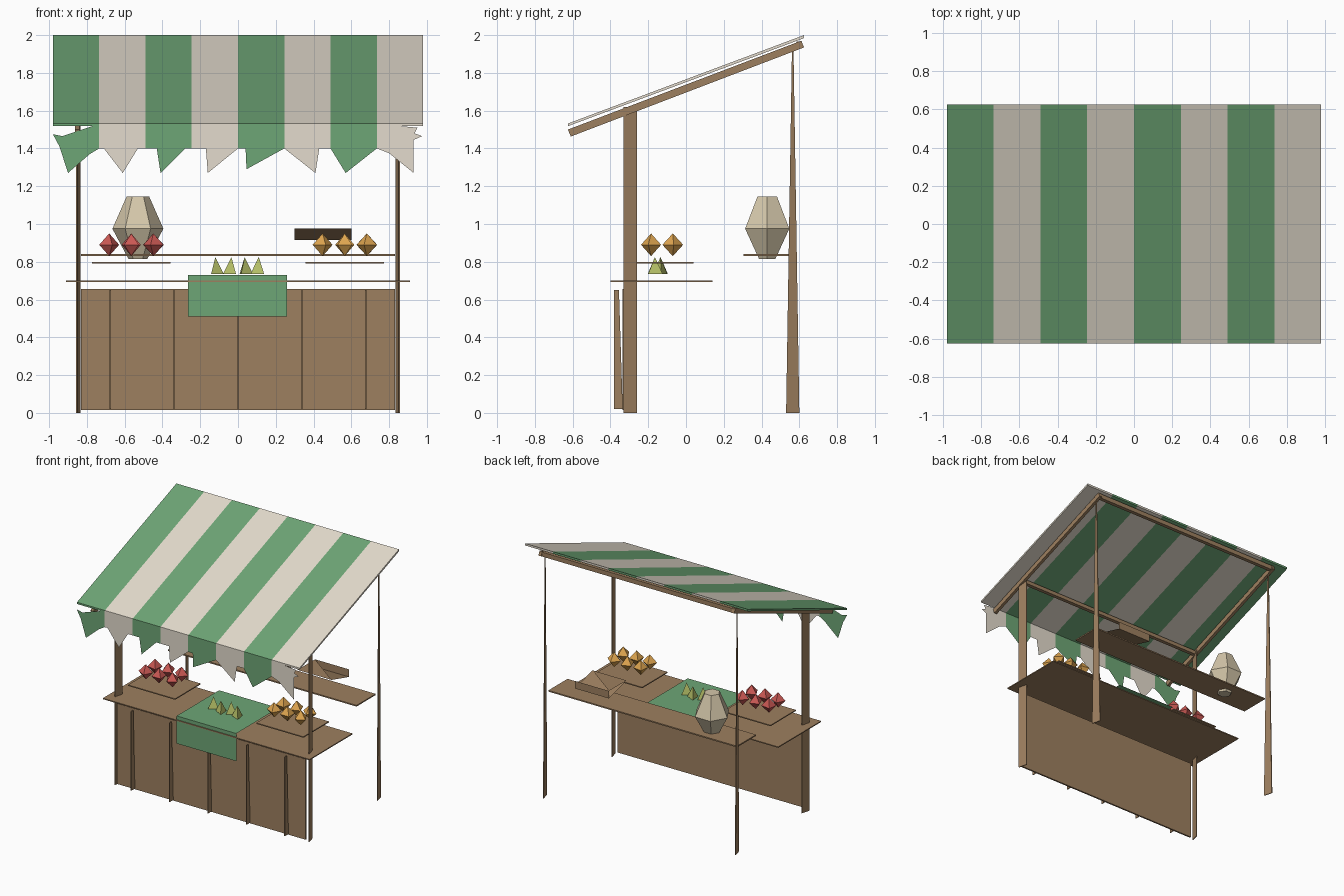
import bpy, math
from mathutils import Vector

if "Cube" in bpy.data.objects:
    bpy.data.objects.remove(bpy.data.objects["Cube"])


def mat(name, r, g, b):
    m = bpy.data.materials.new(name)
    m.diffuse_color = (r, g, b, 1)
    m.use_nodes = True
    m.node_tree.nodes["Principled BSDF"].inputs["Base Color"].default_value = m.diffuse_color
    return m


WOOD = mat("wood", .34, .215, .115)
GREEN = mat("green_cloth", .155, .38, .18)
CREAM = mat("cream_cloth", .77, .71, .61)
SACK = mat("sackcloth", .66, .57, .40)
RED = mat("red_fruit", .60, .10, .09)
ORANGE = mat("orange_fruit", .74, .38, .08)
LIME = mat("lime_fruit", .48, .54, .14)


def mesh(name, verts, faces, *mats):
    me = bpy.data.meshes.new(name)
    me.from_pydata(verts, [], faces)
    for m in mats:
        me.materials.append(m)
    ob = bpy.data.objects.new(name, me)
    bpy.context.collection.objects.link(ob)
    return ob


BOX = [(0, 1, 3, 2), (4, 6, 7, 5), (0, 4, 5, 1), (2, 3, 7, 6), (0, 2, 6, 4), (1, 5, 7, 3)]


def box(name, x, y, z, m=WOOD):
    return mesh(name, [(a, b, c) for a in x for b in y for c in z], BOX, m)


def prism(name, bottom, top, m):
    """Two matching rings joined into a closed solid."""
    n = len(bottom)
    faces = [(i, (i + 1) % n, n + (i + 1) % n, n + i) for i in range(n)]
    return mesh(name, bottom + top, faces + [tuple(range(n))[::-1], tuple(range(n, 2 * n))], m)


def gem(name, x, y, z, r, sides, depth, turn, m, cone=False):
    """Low-poly fruit: a double pyramid, or a single one for a cone."""
    ring = [(x + r * math.cos(turn + math.tau * i / sides), y + r * math.sin(turn + math.tau * i / sides),
             z) for i in range(sides)]
    verts = ring + [(x, y, z + depth), (x, y, z - depth)]
    faces = [(i, (i + 1) % sides, sides) for i in range(sides)]
    if cone:
        return mesh(name, verts[:-1], faces + [tuple(range(sides))[::-1]], m)
    faces += [((i + 1) % sides, i, sides + 1) for i in range(sides)]
    return mesh(name, verts, faces, m)


# striped sloping canopy
W = .245
section = [(-.625, 1.532), (.625, 2.0), (.625, 1.984), (-.625, 1.518)]
verts = [((i - 4) * W, y, z) for i in range(9) for y, z in section]
faces = [(4 * i + j, 4 * i + 4 + j, 4 * i + 4 + (j + 1) % 4, 4 * i + (j + 1) % 4)
         for i in range(8) for j in range(4)]
canopy = mesh("canopy", verts, faces + [(0, 1, 2, 3), (35, 34, 33, 32)], GREEN, CREAM)
for p in canopy.data.polygons:
    p.material_index = (p.index // 4) % 2 if p.index < 32 else p.index - 32

# hanging valance with pointed flags: left, tip x, tip z, right
flags = [(-.71, -.61, 1.27, -.53), (-.43, -.41, 1.27, -.28), (-.17, -.16, 1.27, 0),
         (.04, .045, 1.29, .245), (.245, .41, 1.27, .43), (.49, .57, 1.27, .735)]
for i, (a, t, tz, b) in enumerate(flags):
    x0, x1 = (i - 3) * W, (i - 2) * W
    pts = [(x0, 1.53), (x0, 1.4), (a, 1.4), (b, 1.4), (x1, 1.4), (x1, 1.53), (t, tz)]
    mesh("valance_flag", [(x, -.627, z) for x, z in pts], [(0, 1, 2, 3, 4, 5), (2, 6, 3)],
         CREAM if i % 2 == 0 else GREEN)
ends = [(-.735, 1.53), (-.93, 1.465), (-.98, 1.475), (-.945, 1.41), (-.90, 1.27), (-.785, 1.37), (-.735, 1.4)]
mesh("valance_end_left", [(x, -.627, z) for x, z in ends], [tuple(range(7))], GREEN)
ends = [(.735, 1.53), (.735, 1.4), (.80, 1.375), (.93, 1.27), (.93, 1.445), (.975, 1.465), (.935, 1.48), (.95, 1.51)]
mesh("valance_end_right", [(x, -.627, z) for x, z in ends], [tuple(range(8))], CREAM)


# posts are thin diagonal slats
def post(name, x, y, top, taper, d):
    def ring(z, s):
        return [(x - d * s - .003, y + .035 * s, z), (x - d * s + .003, y + .035 * s, z),
                (x + d * s + .003, y - .035 * s, z), (x + d * s - .003, y - .035 * s, z)]
    prism(name, ring(0, 1), ring(top, taper), WOOD)


for s in (-1, 1):
    post("front_post", s * .845, -.295, 1.62, 1, .009 * s)
    post("back_post", s * .845, .565, 1.92, .12, .009)
    # sloping rafters
    x0, x1 = s * .85 - .012, s * .85 + .012
    prism("rafter", [(x0, -.625, 1.50), (x0, .61, 1.97), (x0, .625, 1.935), (x0, -.61, 1.463)],
          [(x1, -.625, 1.50), (x1, .61, 1.97), (x1, .625, 1.935), (x1, -.61, 1.463)], WOOD)
box("back_beam", (-.85, .85), (.585, .615), (1.93, 1.965))
box("front_beam", (-.85, .85), (-.31, -.28), (1.59, 1.62))

# counter, front panel and its upright battens
box("counter_top", (-.91, .91), (-.40, .14), (.693, .701))
box("front_panel", (-.83, .83), (-.335, -.322), (.015, .655))
for i in range(5):
    x = (i - 2) * .338
    prism("batten", [(x - .003, -.38, .02), (x + .003, -.38, .02), (x + .003, -.335, .02), (x - .003, -.335, .02)],
          [(x - .003, -.38, .65), (x + .003, -.38, .65), (x + .003, -.355, .65), (x - .003, -.355, .65)], WOOD)

# cloth draped over the counter
mesh("counter_cloth", [(x, y, z) for x in (-.265, .26) for y, z in ((.14, .73), (-.393, .73), (-.393, .51))],
     [(0, 1, 4, 3), (1, 2, 5, 4)], GREEN)

# trays with fruit
for s, m in ((-1, RED), (1, ORANGE)):
    c = s * .565
    box("tray", (c - .207, c + .207), (-.28, .04), (.79, .798))
    for i in range(3):
        for j in range(2):
            gem("fruit", c + (i - 1) * .117, -.185 + j * .115, .89, .055, 4, .06, .3 + i * .5 + j * .35, m)
for i, x in enumerate((-.12, -.035, .035, .11)):
    gem("pear", x, -.15 + .015 * (-1) ** i, .735, .045, 3, .09, i * 1.1, LIME, cone=True)

# back shelf with an open wedge-shaped crate
box("back_shelf", (-.83, .83), (.305, .545), (.83, .84))
mesh("crate", [(.3, .32, .975), (.6, .32, .975), (.6, .54, .915), (.3, .54, .915), (.3, .54, .975), (.6, .54, .975)],
     [(0, 3, 2, 1), (0, 1, 4), (2, 3, 4, 5)], WOOD)


# sack
def sack_ring(r, z):
    return [(-.53 + r * math.cos(math.tau * i / 6), .43 + r * math.sin(math.tau * i / 6), z) for i in range(6)]


rings = sack_ring(.05, .815) + sack_ring(.135, .975) + sack_ring(.06, 1.145)
faces = [(6 * k + i, 6 * k + (i + 1) % 6, 6 * k + 6 + (i + 1) % 6, 6 * k + 6 + i) for k in range(2) for i in range(6)]
mesh("sack", rings, faces + [(5, 4, 3, 2, 1, 0), tuple(range(12, 18))], SACK)
